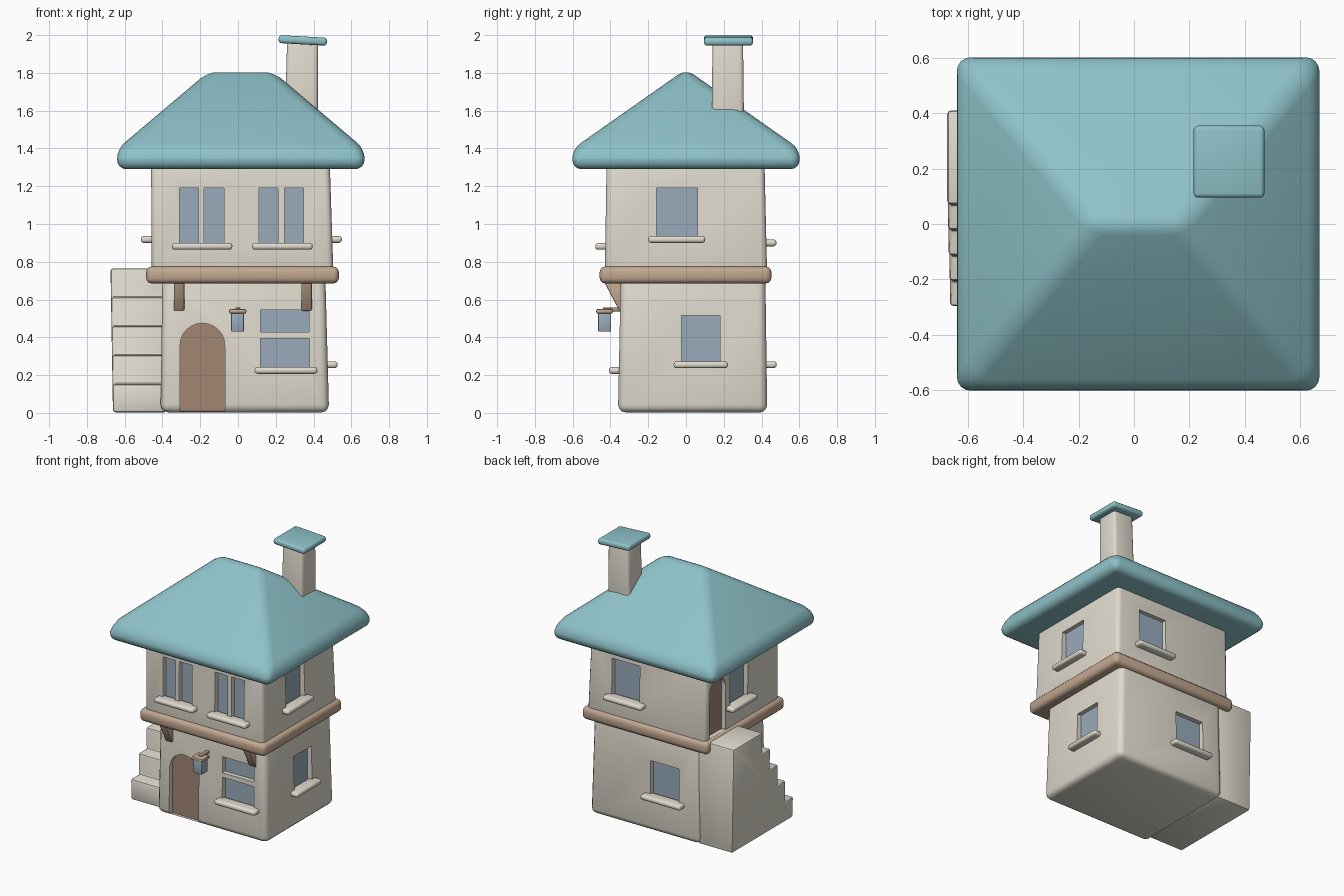
import bpy, bmesh, math

if "Cube" in bpy.data.objects:
    bpy.data.objects.remove(bpy.data.objects["Cube"])


def material(name, rgb):
    m = bpy.data.materials.new(name)
    m.diffuse_color = (*rgb, 1)
    m.use_nodes = True
    m.node_tree.nodes["Principled BSDF"].inputs["Base Color"].default_value = m.diffuse_color
    return m


CREAM = material("plaster", (0.75, 0.71, 0.62))
TEAL = material("roof_teal", (0.27, 0.54, 0.58))
WOOD = material("trim_wood", (0.54, 0.39, 0.28))
DOOR = material("door_wood", (0.37, 0.24, 0.17))
GLASS = material("glass", (0.32, 0.41, 0.50))


def finish(name, bm, mat, bevel=0, seg=3):
    bmesh.ops.recalc_face_normals(bm, faces=bm.faces[:])
    if bevel:
        bmesh.ops.bevel(bm, geom=bm.edges[:], offset=bevel, segments=seg,
                        profile=0.5, affect='EDGES', clamp_overlap=True)
    me = bpy.data.meshes.new(name)
    bm.to_mesh(me)
    bm.free()
    ob = bpy.data.objects.new(name, me)
    bpy.context.collection.objects.link(ob)
    if mat:
        me.materials.append(mat)
    return ob


def tapered(name, base, z0, top, z1, mat, bevel=0, seg=3):
    """Box between two rectangles (x0, x1, y0, y1)."""
    bm = bmesh.new()
    rings = []
    for (x0, x1, y0, y1), z in ((base, z0), (top, z1)):
        rings.append([bm.verts.new((x, y, z)) for x, y in
                      ((x0, y0), (x1, y0), (x1, y1), (x0, y1))])
    a, b = rings
    bm.faces.new(a)
    bm.faces.new(b)
    for i in range(4):
        j = (i + 1) % 4
        bm.faces.new((a[i], a[j], b[j], b[i]))
    return finish(name, bm, mat, bevel, seg)


def box(name, x0, x1, y0, y1, z0, z1, mat, bevel=0, seg=3):
    r = (x0, x1, y0, y1)
    return tapered(name, r, z0, r, z1, mat, bevel, seg)


# d is the outward distance from the centre, a runs along the wall
SIDES = {"front": lambda a, d, z: (a, -d, z), "back": lambda a, d, z: (a, d, z),
         "right": lambda a, d, z: (d, a, z), "left": lambda a, d, z: (-d, a, z)}


def prism(name, pts, side, d0, d1, mat, bevel=0, seg=2):
    bm = bmesh.new()
    f = SIDES[side]
    a = [bm.verts.new(f(p, d0, z)) for p, z in pts]
    b = [bm.verts.new(f(p, d1, z)) for p, z in pts]
    bm.faces.new(a)
    bm.faces.new(b)
    for i in range(len(pts)):
        j = (i + 1) % len(pts)
        bm.faces.new((a[i], a[j], b[j], b[i]))
    return finish(name, bm, mat, bevel, seg)


def opening(wall, name, side, d, a0, a1, z0, z1, arch=False):
    """Cut a recess in a wall and set a pane or door in it."""
    pts = [(a0, z0), (a1, z0), (a1, z1), (a0, z1)]
    if arch:
        c, r = (a0 + a1) / 2, (a1 - a0) / 2
        pts = pts[:2] + [(c + r * math.cos(math.pi * i / 12),
                          z1 - r + r * math.sin(math.pi * i / 12)) for i in range(13)]
    cutter = prism("cutter", pts, side, d - 0.04, d + 0.1, None)
    cutter.hide_render = True
    mod = wall.modifiers.new("cut", 'BOOLEAN')
    mod.operation, mod.solver, mod.object = 'DIFFERENCE', 'EXACT', cutter
    bpy.context.view_layer.objects.active = wall
    bpy.ops.object.modifier_apply(modifier=mod.name)
    bpy.data.objects.remove(cutter)
    prism(name, pts, side, d - 0.06, d - 0.035, DOOR if arch else GLASS)


def sill(name, side, d, a0, a1, z):
    pts = [(a0, z - 0.018), (a1, z - 0.018), (a1, z + 0.018), (a0, z + 0.018)]
    prism(name, pts, side, d - 0.03, d + 0.055, CREAM, 0.015, 3)


# storeys
lower = tapered("lower_storey", (-0.41, 0.482, -0.36, 0.43), 0.003,
                (-0.40, 0.462, -0.345, 0.42), 0.74, CREAM, 0.04)
upper = tapered("upper_storey", (-0.457, 0.506, -0.43, 0.43), 0.71,
                (-0.46, 0.485, -0.42, 0.415), 1.35, CREAM, 0.03)
box("floor_band", -0.486, 0.534, -0.457, 0.452, 0.685, 0.775, WOOD, 0.03)

# windows: wall, side, wall distance, panes (a0, a1, z0, z1), sill (a0, a1, z)
WINDOWS = [
    (upper, "front", 0.425, [(-0.31, -0.21, 0.89, 1.19), (-0.18, -0.075, 0.89, 1.19)], (-0.35, -0.03, 0.882)),
    (upper, "front", 0.425, [(0.11, 0.212, 0.89, 1.19), (0.245, 0.347, 0.89, 1.19)], (0.075, 0.395, 0.882)),
    (lower, "front", 0.353, [(0.12, 0.375, 0.428, 0.545), (0.12, 0.378, 0.235, 0.395)], (0.088, 0.42, 0.225)),
    (upper, "right", 0.495, [(-0.155, 0.062, 0.925, 1.19)], (-0.2, 0.102, 0.918)),
    (lower, "right", 0.472, [(-0.025, 0.18, 0.265, 0.515)], (-0.065, 0.222, 0.255)),
    (upper, "back", 0.424, [(0.08, 0.305, 0.91, 1.18)], (0.03, 0.345, 0.9)),
    (lower, "back", 0.425, [(-0.24, -0.01, 0.265, 0.515)], (-0.285, 0.04, 0.255)),
    (upper, "left", 0.459, [(-0.06, 0.145, 0.925, 1.19)], (-0.105, 0.185, 0.918)),
]
for n, (wall, side, d, panes, s) in enumerate(WINDOWS):
    for k, p in enumerate(panes):
        opening(wall, f"window_{side}_{n}_{k}", side, d, *p)
    sill(f"sill_{side}_{n}", side, d, *s)

# doors
opening(lower, "front_door", "front", 0.356, -0.307, -0.07, 0.01, 0.475, True)
opening(upper, "landing_door", "left", 0.459, 0.195, 0.38, 0.775, 1.185, True)

# side stairs with landing
steps = [(0.41, 0.003), (-0.297, 0.003)]
for i in range(5):
    y = -0.297 + 0.092 * i
    steps += [(y, 0.153 * i)] * (i > 0) + [(y, 0.153 * (i + 1))]
steps.append((0.41, 0.765))
stairs = prism("stairs", steps, "left", 0.38, 0.662, CREAM, 0.014)
for v in stairs.data.vertices:
    if v.co.x < -0.6:
        v.co.x -= 0.013 * v.co.z / 0.765

# hip roof
bm = bmesh.new()
RECT = ((-0.64, -0.602), (0.67, -0.602), (0.67, 0.602), (-0.64, 0.602))
a = [bm.verts.new((x, y, 1.29)) for x, y in RECT]
b = [bm.verts.new((x, y, 1.397)) for x, y in RECT]
l, r = bm.verts.new((-0.14, 0, 1.82)), bm.verts.new((0.17, 0, 1.82))
bm.faces.new(a)
for i in range(4):
    j = (i + 1) % 4
    bm.faces.new((a[i], a[j], b[j], b[i]))
for f in ((b[0], b[1], r, l), (b[1], b[2], r), (b[2], b[3], l, r), (b[3], b[0], l)):
    bm.faces.new(f)
finish("roof", bm, TEAL, 0.05, 4)

# chimney and tilted cap
tapered("chimney", (0.245, 0.422, 0.136, 0.308), 1.45,
        (0.26, 0.424, 0.14, 0.302), 1.965, CREAM, 0.02)
cap = box("chimney_cap", -0.128, 0.128, -0.13, 0.13, -0.021, 0.021, TEAL, 0.016)
cap.location = (0.343, 0.225, 1.972)
cap.rotation_euler.y = 0.055

# wedge brackets under the band
for name, x in (("bracket_left", -0.312), ("bracket_right", 0.363)):
    pts = [(-0.432, 0.69), (-0.33, 0.69), (-0.33, 0.54), (-0.352, 0.54)]
    prism(name, pts, "right", x - 0.028, x + 0.028, WOOD, 0.007)

# hanging lantern
box("lantern_glass", -0.036, 0.032, -0.466, -0.396, 0.43, 0.535, GLASS, 0.006, 2)
box("lantern_cap", -0.048, 0.044, -0.476, -0.386, 0.526, 0.55, WOOD, 0.009, 2)
box("lantern_arm", -0.014, 0.012, -0.44, -0.33, 0.538, 0.558, WOOD, 0.005, 2)

# smooth rounded edges, crisp corners
for ob in bpy.context.collection.objects:
    ob.select_set(True)
bpy.context.view_layer.objects.active = lower
bpy.ops.object.shade_smooth_by_angle(angle=math.radians(35))
